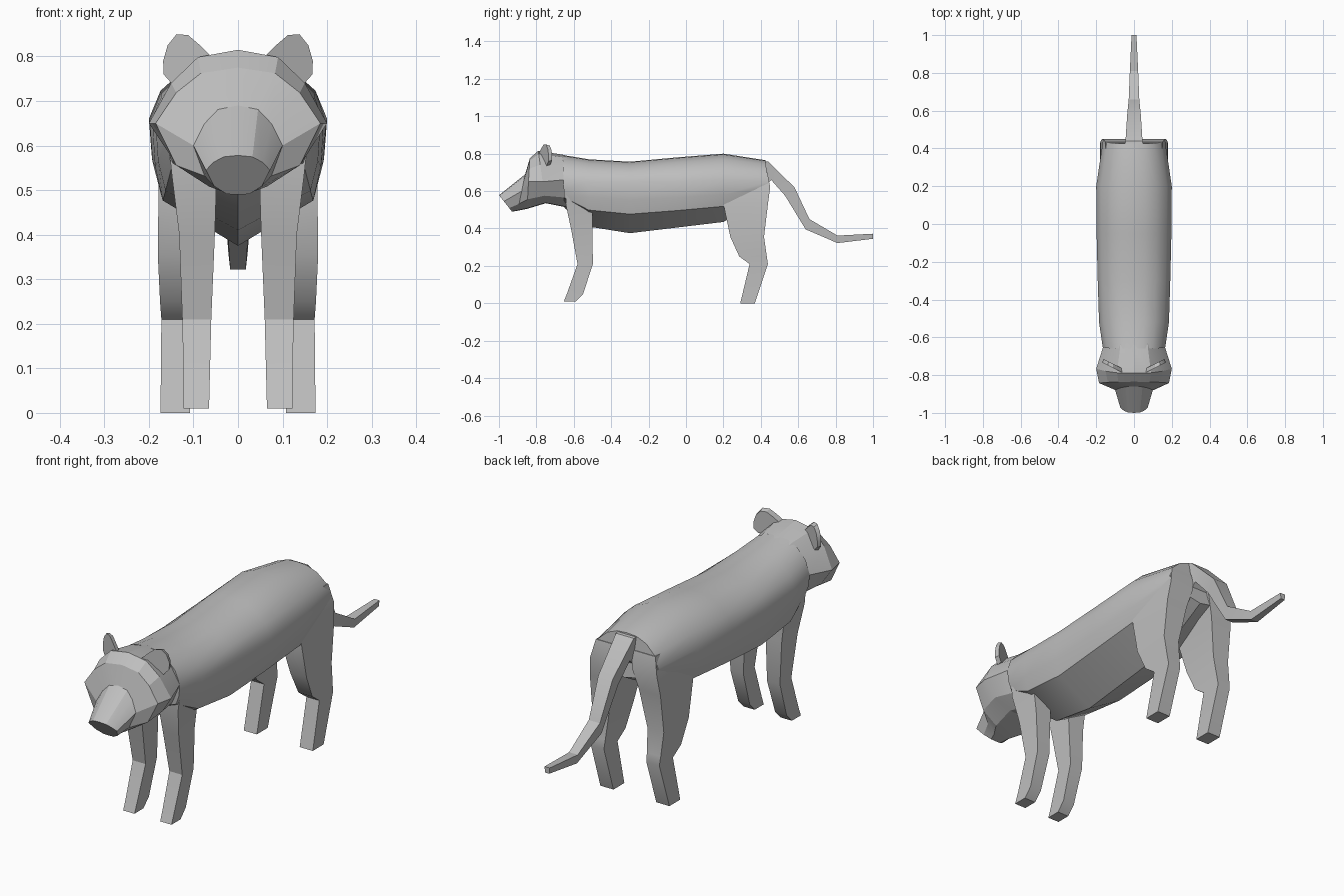
import bpy, bmesh
from math import radians

cube = bpy.data.objects.get("Cube")
if cube:
    bpy.data.objects.remove(cube, do_unlink=True)

grey = bpy.data.materials.new("plain grey")
grey.use_nodes = True
COLOUR = (0.52, 0.52, 0.52, 1)
grey.diffuse_color = COLOUR
grey.node_tree.nodes["Principled BSDF"].inputs["Base Color"].default_value = COLOUR


def loft(name, rings, angle=30):
    """Skin a list of equal-length closed rings and cap both ends."""
    bm = bmesh.new()
    loops = [[bm.verts.new(point) for point in ring] for ring in rings]
    count = len(loops[0])
    for first, second in zip(loops, loops[1:]):
        for i in range(count):
            j = (i + 1) % count
            bm.faces.new((first[i], first[j], second[j], second[i]))
    bm.faces.new(loops[0])
    bm.faces.new(loops[-1])
    bmesh.ops.recalc_face_normals(bm, faces=bm.faces)
    mesh = bpy.data.meshes.new(name)
    bm.to_mesh(mesh)
    bm.free()
    mesh.materials.append(grey)
    obj = bpy.data.objects.new(name, mesh)
    bpy.context.collection.objects.link(obj)
    bpy.ops.object.select_all(action='DESELECT')
    obj.select_set(True)
    bpy.context.view_layer.objects.active = obj
    bpy.ops.object.shade_smooth_by_angle(angle=radians(angle))
    return obj


def section(shape, y_top, y_low, half_width, top, middle, low):
    """Symmetric cross-section from a unit half outline, tilted along y."""
    half = []
    for u, v in shape:
        z = middle + v * (top - middle if v > 0 else middle - low)
        y = y_low + (y_top - y_low) * (z - low) / (top - low)
        half.append((u * half_width, y, z))
    return half + [(-x, y, z) for x, y, z in reversed(half[1:-1])]


# Torso: rounded back, creased flank and keeled belly
torso_shape = [(0, 1), (.3, .97), (.6, .8), (.87, .45), (1, 0),
               (.97, -.35), (.88, -.63), (0, -1)]
torso = [
    (.425, .445, .165, .765, .65, .57),
    (.2, .2, .2, .8, .66, .435),
    (-.05, -.05, .198, .78, .65, .405),
    (-.3, -.3, .192, .757, .65, .375),
    (-.52, -.52, .185, .77, .65, .41),
    (-.66, -.65, .165, .793, .66, .51),
]
loft("torso", [section(torso_shape, *s) for s in torso])

# Head: neck, skull, cheek edge, muzzle base and slanted nose
head_shape = [(0, 1), (.45, .9), (.75, .55), (1, 0),
              (.75, -.65), (.35, -.98), (0, -1)]
head = [
    (-.6, -.6, .155, .78, .66, .53),
    (-.66, -.65, .165, .795, .66, .515),
    (-.79, -.75, .2, .815, .65, .535),
    (-.835, -.85, .185, .775, .65, .505),
    (-.86, -.9, .1, .69, .6, .495),
    (-1, -.93, .072, .578, .545, .49),
]
loft("head", [section(head_shape, *s) for s in head], 20)

# Tail: tapering square strip (top y, top z, underside y, underside z, half width)
tail = [
    (.41, .76, .42, .62, .05),
    (.44, .757, .455, .66, .045),
    (.58, .62, .53, .575, .036),
    (.66, .45, .64, .395, .028),
    (.81, .362, .81, .322, .022),
    (1, .372, 1, .345, .013),
]
loft("tail", [[(-w, a, b), (w, a, b), (w * .8, c, d), (-w * .8, c, d)]
              for a, b, c, d, w in tail])

# Legs: square sections (height, front y, back y, inner x, outer x)
front_leg = [
    (.64, -.64, -.5, .04, .16),
    (.53, -.643, -.5, .048, .148),
    (.4, -.615, -.5, .052, .132),
    (.21, -.58, -.498, .06, .125),
    (.05, -.637, -.55, .064, .122),
    (.01, -.653, -.588, .065, .122),
]
hind_leg = [
    (.7, .25, .435, .03, .15),
    (.62, .22, .45, .045, .168),
    (.53, .2, .438, .07, .178),
    (.355, .237, .417, .098, .18),
    (.25, .285, .432, .105, .175),
    (.21, .34, .438, .107, .172),
    (0, .29, .368, .108, .174),
]

# Ear outline as seen from the front, a thin plate angled back
ear_outline = [(.055, .795), (.085, .825), (.112, .848), (.138, .85),
               (.158, .825), (.168, .79), (.167, .76), (.145, .735), (.09, .75)]


def ear_ring(side, offset, inset):
    ring = []
    for x, z in ear_outline:
        x += (.115 - x) * inset
        z += (.79 - z) * inset
        ring.append((side * x, -.785 + (x - .05) * .5 + offset, z))
    return ring


for label, side in (("left", 1), ("right", -1)):
    for name, rows in (("front_leg", front_leg), ("hind_leg", hind_leg)):
        loft(f"{label}_{name}",
             [[(side * i, f, z), (side * o, f, z), (side * o, b, z), (side * i, b, z)]
              for z, f, b, i, o in rows])
    loft(f"{label}_ear", [ear_ring(side, -.008, 0), ear_ring(side, .014, .12)])
